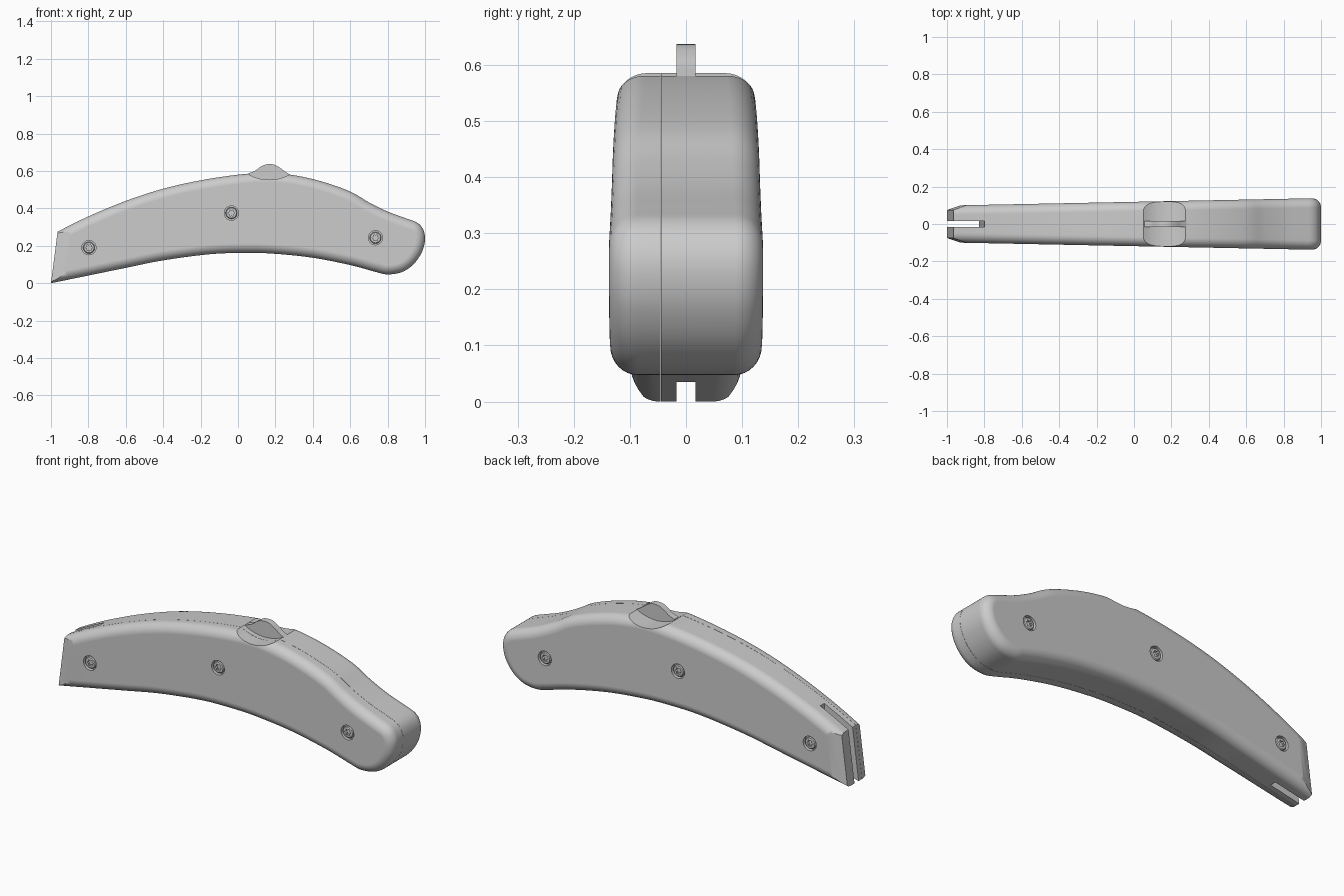
import bpy, bmesh, math
from mathutils import Vector

if "Cube" in bpy.data.objects:
    bpy.data.objects.remove(bpy.data.objects["Cube"])

R = 0.05                                   # edge rounding of the handle
SCREWS = [(-0.797, 0.19), (-0.035, 0.375), (0.735, 0.243)]
EDGE = Vector((0.035, 0, 0.272)).normalized()    # slant of the blade end
INWARD = Vector((EDGE.z, 0, -EDGE.x))


def half(x):
    return 0.1185 + 0.02 * x


def spline(pts, n=6):
    pts = [Vector(p) for p in pts]
    ext = [2 * pts[0] - pts[1]] + pts + [2 * pts[-1] - pts[-2]]
    out = []
    for a, b, c, d in zip(ext, ext[1:], ext[2:], ext[3:]):
        for k in range(n):
            t = k / n
            out.append(0.5 * (2 * b + (c - a) * t + (2 * a - 5 * b + 4 * c - d) * t * t
                              + (3 * b - a - 3 * c + d) * t ** 3))
    return out + [pts[-1]]


def add_object(name, bm):
    bmesh.ops.recalc_face_normals(bm, faces=bm.faces[:])
    me = bpy.data.meshes.new(name)
    bm.to_mesh(me)
    bm.free()
    ob = bpy.data.objects.new(name, me)
    bpy.context.collection.objects.link(ob)
    return ob


def loft(name, rings):
    bm = bmesh.new()
    vs = [[bm.verts.new(p) for p in r] for r in rings]
    n = len(vs[0])
    for a, b in zip(vs, vs[1:]):
        for i in range(n):
            bm.faces.new((a[i], a[(i + 1) % n], b[(i + 1) % n], b[i]))
    bm.faces.new(vs[0])
    bm.faces.new(vs[-1])
    return add_object(name, bm)


def prism(name, profile, y0, y1):
    return loft(name, [[(x, y, z) for x, z in profile] for y in (y0, y1)])


def circle(cx, cz, r, n, lobe=0.0):
    return [(cx + (r + lobe * math.cos(6 * a)) * math.cos(a), cz + (r + lobe * math.cos(6 * a)) * math.sin(a))
            for a in (2 * math.pi * i / n for i in range(n))]


def slice_off(bm, co, no):
    cut = bmesh.ops.bisect_plane(bm, geom=bm.verts[:] + bm.edges[:] + bm.faces[:], dist=1e-6,
                                 plane_co=co, plane_no=no, clear_outer=True)
    edges = [e for e in cut['geom_cut'] if isinstance(e, bmesh.types.BMEdge)]
    bmesh.ops.edgeloop_fill(bm, edges=edges)


def smooth(ob, angle=30):
    bpy.ops.object.select_all(action='DESELECT')
    ob.select_set(True)
    bpy.context.view_layer.objects.active = ob
    bpy.ops.object.shade_smooth_by_angle(angle=math.radians(angle))
    mod = ob.modifiers.new("weighted", 'WEIGHTED_NORMAL')
    mod.keep_sharp = True


# Handle blank: rounded slab following the side outline
outline = spline([(-1.1, 0.2), (-0.965, 0.275), (-0.8, 0.357), (-0.6, 0.44), (-0.4, 0.505), (-0.2, 0.55),
                  (0, 0.58), (0.15, 0.59), (0.3, 0.577), (0.45, 0.543), (0.6, 0.49), (0.7, 0.432),
                  (0.8, 0.383), (0.9, 0.346), (0.96, 0.322), (0.99, 0.287), (1.0, 0.235), (0.985, 0.17),
                  (0.942, 0.105), (0.88, 0.061), (0.8, 0.047), (0.73, 0.062), (0.6, 0.097), (0.4, 0.136),
                  (0.2, 0.157), (0.05, 0.162), (-0.15, 0.155), (-0.4, 0.122), (-0.6, 0.082),
                  (-0.8, 0.041), (-1.0, 0.0), (-1.1, -0.02)])
normals = []
for i in range(len(outline)):
    t = (outline[min(i + 1, len(outline) - 1)] - outline[max(i - 1, 0)]).normalized()
    normals.append(Vector((t.y, -t.x)))
rings = []
STEPS = 8
for side in (-1, 1):
    part = []
    for k in range(STEPS + 1):
        a = math.pi / 2 * k / STEPS
        ring = [p + n * R * (1 - math.cos(a)) for p, n in zip(outline, normals)]
        part.append([(p.x, side * (half(p.x) - R * (1 - math.sin(a))), p.y) for p in ring])
    rings += part[::-1] if side < 0 else part
blank = loft("handle_blank", rings)

# Slanted blade end and its two side chamfers
bm = bmesh.new()
bm.from_mesh(blank.data)
slice_off(bm, (-1, 0, 0), -INWARD)
for s in (-1, 1):
    slice_off(bm, (-1, s * 0.075, 0), Vector((0, s * 0.08, 0)) - INWARD * 0.03)
bmesh.ops.recalc_face_normals(bm, faces=bm.faces[:])
bm.to_mesh(blank.data)
bm.free()

# Cutters: blade slot, thumb dip, screw recesses
cutters = [prism("slot_cutter", [(-1.2, -0.1), (-0.842, -0.1), (-0.785, 0.5), (-1.2, 0.5)], -0.017, 0.017),
           prism("dip_cutter", circle(0.167, 0.779, 0.226, 96), -0.3, 0.3)]
for x, z in SCREWS:
    for s in (-1, 1):
        cutters.append(prism("recess_cutter", circle(x, z, 0.038, 36), s * (half(x) - 0.02), s * 0.2))
bpy.context.view_layer.objects.active = blank
for c in cutters:
    c.hide_render = True
    mod = blank.modifiers.new("cut", 'BOOLEAN')
    mod.operation, mod.solver, mod.object = 'DIFFERENCE', 'EXACT', c
    bpy.ops.object.modifier_apply(modifier=mod.name)
for c in cutters:
    bpy.data.objects.remove(c)

# Two handle shells meeting at a fine seam
for name, y, s in (("front_shell", -0.0455, 1), ("back_shell", -0.0445, -1)):
    bm = bmesh.new()
    bm.from_mesh(blank.data)
    slice_off(bm, (0, y, 0), (0, s, 0))
    smooth(add_object(name, bm))
bpy.data.objects.remove(blank)

# Thumb lever in the dip
top = spline([(0.055, 0.587), (0.09, 0.6), (0.12, 0.622), (0.15, 0.635), (0.19, 0.635),
              (0.225, 0.617), (0.25, 0.598), (0.28, 0.58)], 4)
lever = prism("thumb_lever", [tuple(p) for p in top] + [(0.25, 0.54), (0.085, 0.54)], -0.017, 0.017)
smooth(lever)

# Screws with star sockets, both sides
for x, z in SCREWS:
    for s in (-1, 1):
        h = half(x)
        levels = [(0.031, 0, -0.025), (0.031, 0, -0.007), (0.027, 0, -0.003),
                  (0.015, 0.003, -0.002), (0.015, 0.003, -0.014)]
        smooth(loft("screw", [[(px, s * (h + d), pz) for px, pz in circle(x, z, r, 48, lobe)]
                              for r, lobe, d in levels]))
